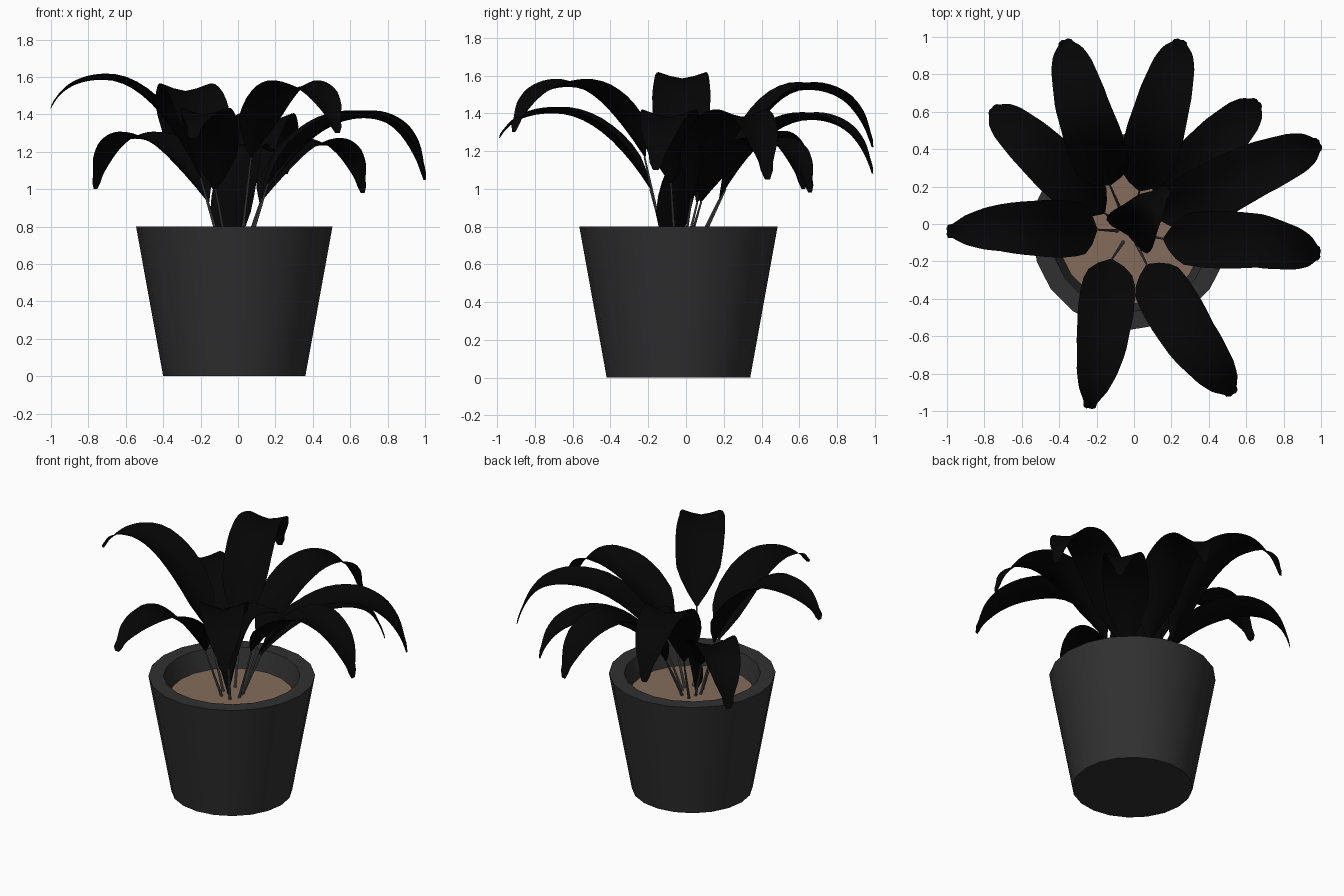
import bpy, bmesh, math
from mathutils import Vector

if "Cube" in bpy.data.objects:
    bpy.data.objects.remove(bpy.data.objects["Cube"])

CENTRE = Vector((-0.02, -0.04, 0))
SOIL_Z = 0.67


def material(name, r, g, b):
    m = bpy.data.materials.new(name)
    m.diffuse_color = (r, g, b, 1)
    m.use_nodes = True
    m.node_tree.nodes["Principled BSDF"].inputs["Base Color"].default_value = m.diffuse_color
    return m


def finish(bm, name, mat, angle=40):
    me = bpy.data.meshes.new(name)
    bm.to_mesh(me)
    bm.free()
    ob = bpy.data.objects.new(name, me)
    bpy.context.collection.objects.link(ob)
    me.materials.append(mat)
    bpy.ops.object.select_all(action='DESELECT')
    bpy.context.view_layer.objects.active = ob
    ob.select_set(True)
    bpy.ops.object.shade_smooth_by_angle(angle=math.radians(angle))
    return ob


def lathe(name, profile, mat, sides=20, cap_start=True, cap_end=False):
    bm = bmesh.new()
    rings = []
    for r, z in profile:
        rings.append([bm.verts.new(CENTRE + Vector((r * math.cos(a), r * math.sin(a), z)))
                      for a in (2 * math.pi * i / sides for i in range(sides))])
    for lo, hi in zip(rings, rings[1:]):
        for i in range(sides):
            j = (i + 1) % sides
            bm.faces.new((lo[i], lo[j], hi[j], hi[i]))
    if cap_start:
        bm.faces.new(rings[0][::-1])
    if cap_end:
        bm.faces.new(rings[-1])
    return finish(bm, name, mat)


def quad(a, b, c, t):
    return a * (1 - t) ** 2 + b * 2 * t * (1 - t) + c * t * t


# half-width of the blade along its length (fraction, share of full width)
OUTLINE = [(0, .05), (.1, .52), (.2, .88), (.32, .98), (.45, 1), (.62, .9),
           (.76, .72), (.85, .52), (.91, .32), (.94, .24), (.98, .22), (1, .1)]


def outline(s):
    for (a, wa), (b, wb) in zip(OUTLINE, OUTLINE[1:]):
        if s <= b:
            return wa + (wb - wa) * (s - a) / (b - a)
    return OUTLINE[-1][1]


def leaf(name, base, apex, tip, width, mat):
    """Arching blade: rises from base to apex, then droops to the tip."""
    base, apex, tip = Vector(base), Vector(apex), Vector(tip)
    c1 = base.lerp(apex, .5)
    c2 = apex.lerp(tip, .75)
    c1.z = c2.z = apex.z
    pts = [quad(base, c1, apex, i / 10) for i in range(10)]
    pts += [quad(apex, c2, tip, i / 14) for i in range(15)]
    run = [0]
    for p, q in zip(pts, pts[1:]):
        run.append(run[-1] + (q - p).length)
    d = tip - base
    side = Vector((-d.y, d.x, 0)).normalized()
    bm = bmesh.new()
    rows = []
    for i, p in enumerate(pts):
        tan = (pts[min(i + 1, len(pts) - 1)] - pts[max(i - 1, 0)]).normalized()
        up = tan.cross(side)
        s = run[i] / run[-1]
        w = outline(s) * width / 2
        fold = .42 - .22 * s
        rows.append([bm.verts.new(p + side * w * u + up * w * fold * (abs(u) ** 1.4))
                     for u in (-1, -.5, 0, .5, 1)])
    for a, b in zip(rows, rows[1:]):
        for k in range(4):
            bm.faces.new((a[k], b[k], b[k + 1], a[k + 1]))
    return finish(bm, name, mat, 60)


def stem(name, base, mat, r=0.007):
    base = Vector(base)
    root = CENTRE.lerp(Vector((base.x, base.y, 0)), .38)
    root.z = SOIL_Z
    axis = (base - root)
    rot = axis.to_track_quat('Z', 'Y')
    bm = bmesh.new()
    bmesh.ops.create_cone(bm, cap_ends=True, segments=8, radius1=r * 1.3,
                          radius2=r * .7, depth=axis.length)
    for v in bm.verts:
        v.co = rot @ v.co + (base + root) / 2
    return finish(bm, name, mat)


pot_mat = material("dark_pot", .03, .03, .03)
soil_mat = material("brown_soil", .23, .15, .105)
leaf_mat = material("black_leaf", .0015, .0015, .0015)
stem_mat = material("grey_stem", .12, .12, .12)

# pot with thick rim and open inside, and the soil
lathe("pot", [(.38, 0), (.525, .8), (.43, .8), (.385, SOIL_Z - .02)], pot_mat)
lathe("soil", [(.39, SOIL_Z)], soil_mat, cap_start=False, cap_end=True)

# base, apex and tip of each leaf's midrib, and blade width
LEAVES = [
    ((-.13, .21, 1.0), (-.28, .64, 1.525), (-.37, .985, 1.22), .31),
    ((.03, .18, .95), (.16, .66, 1.365), (.25, .985, 1.08), .31),
    ((.12, .08, .93), (.46, .45, 1.235), (.665, .655, .98), .29),
    ((.13, .03, .95), (.67, .3, 1.38), (.995, .43, 1.05), .31),
    ((.16, -.08, 1.03), (.67, -.09, 1.38), (.995, -.16, 1.1), .31),
    ((.07, -.22, 1.17), (.31, -.62, 1.54), (.53, -.91, 1.3), .31),
    ((-.12, -.19, 1.0), (-.18, -.7, 1.40), (-.24, -.985, 1.27), .3),
    ((-.2, -.03, 1.06), (-.72, -.02, 1.585), (-1.0, -.04, 1.43), .31),
    ((-.16, .06, .93), (-.55, .43, 1.27), (-.76, .62, 1.0), .29),
]
for n, (b, a, t, w) in enumerate(LEAVES, 1):
    leaf(f"leaf_{n}", b, a, t, w, leaf_mat)
    stem(f"stem_{n}", b, stem_mat)

# young upright leaf in the middle
leaf("young_leaf", (-.03, -.06, SOIL_Z), (.08, .09, 1.22), (.18, .19, 1.2), .3, leaf_mat)
